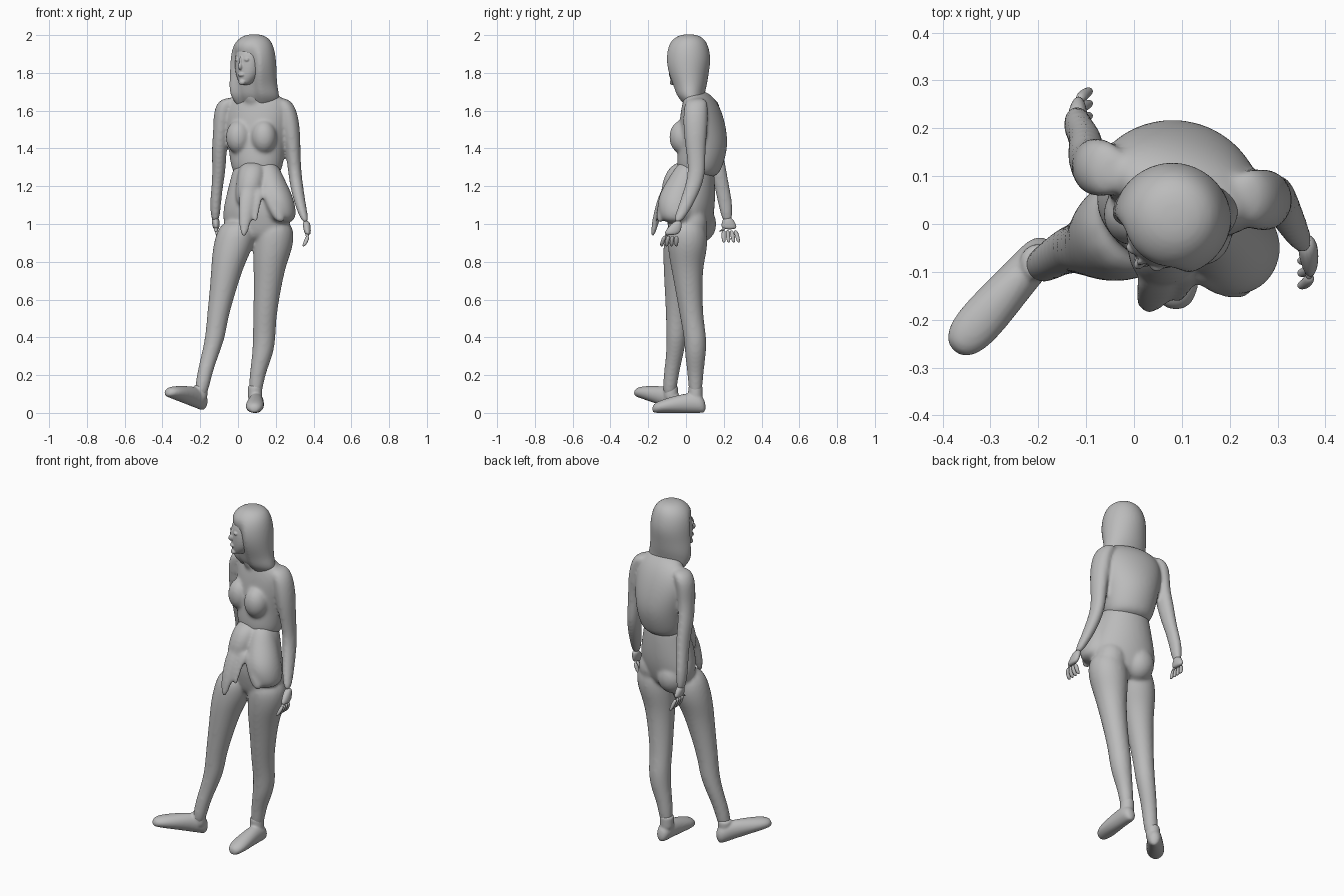
import bpy
import bmesh
from math import cos, sin, tau
from mathutils import Vector, Matrix

default_cube = bpy.data.objects.get("Cube")
if default_cube:
    bpy.data.objects.remove(default_cube, do_unlink=True)

# One plain grey for the whole figure
grey = bpy.data.materials.new("plain_grey")
grey.use_nodes = True
colour = (.5, .5, .5, 1)
grey.diffuse_color = colour
grey.node_tree.nodes["Principled BSDF"].inputs["Base Color"].default_value = colour

RIGHTWARD = Vector((1, 0, 0))
BACKWARD = Vector((0, 1, 0))
UP = Vector((0, 0, 1))
TORSO_YAW = -.3
HEAD_YAW = -.64


def axes(yaw):
    """Sideways and backward directions of a part turned about the vertical."""
    return Vector((cos(yaw), sin(yaw), 0)), Vector((-sin(yaw), cos(yaw), 0))


def skin(body, stations, side=RIGHTWARD, depth=BACKWARD, sides=12, shape=None):
    """Skin elliptical rings: x, y, z, half width and, if it differs, half depth."""
    swell = 6 / (4 + 2 * cos(tau / sides))  # offsets subdivision shrinkage
    rings = []
    for x, y, z, width, *thickness in stations:
        centre = Vector((x, y, z))
        across = side * width
        along = depth * (thickness[0] if thickness else width)
        ring = []
        for step in range(sides):
            angle = tau * step / sides
            offset = across * cos(angle) + along * sin(angle)
            if shape:
                offset *= shape(offset, z)
            ring.append(body.verts.new(centre + offset * swell))
        rings.append(ring)
    for lower_ring, upper_ring in zip(rings, rings[1:]):
        for step in range(sides):
            following = (step + 1) % sides
            body.faces.new((lower_ring[step], lower_ring[following],
                            upper_ring[following], upper_ring[step]))
    body.faces.new(rings[0])
    body.faces.new(rings[-1])


def ball(body, centre, radii, yaw):
    placement = (Matrix.Translation(centre) @ Matrix.Rotation(yaw, 4, "Z")
                 @ Matrix.Diagonal((*radii, 1)))
    bmesh.ops.create_uvsphere(body, u_segments=16, v_segments=10,
                              radius=1, matrix=placement)


def finish(name, body, voxel=0, relax=0):
    """Make a smooth object; a voxel size fuses its overlapping volumes."""
    bmesh.ops.recalc_face_normals(body, faces=body.faces)
    mesh = bpy.data.meshes.new(name)
    body.to_mesh(mesh)
    body.free()
    mesh.materials.append(grey)
    for polygon in mesh.polygons:
        polygon.use_smooth = True
    part = bpy.data.objects.new(name, mesh)
    bpy.context.collection.objects.link(part)
    rounding = part.modifiers.new("rounding", "SUBSURF")
    rounding.levels = rounding.render_levels = 2
    if voxel:
        fuse = part.modifiers.new("fuse", "REMESH")
        fuse.mode = "VOXEL"
        fuse.voxel_size = voxel
        fuse.use_smooth_shade = True
        blend = part.modifiers.new("blend", "SMOOTH")
        blend.factor = .5
        blend.iterations = relax


# Upper body: bodice with its hem proud of the waist, bust, neck and arms
torso_side, torso_back = axes(TORSO_YAW)
upper_body = bmesh.new()
skin(upper_body, [
    (.09, .05, 1.71, .07, .04), (.1, .07, 1.67, .15, .07),
    (.1, .08, 1.6, .18, .1), (.1, .09, 1.5, .17, .12),
    (.1, .09, 1.4, .15, .13), (.1, .07, 1.3, .14, .12),
    (.1, .07, 1.24, .11, .09),
], torso_side, torso_back, sides=16)
for across in (-.07, .07):
    spot = Vector((.07, 0, 1.46)) + torso_side * across
    ball(upper_body, spot, (.07, .07, .09), TORSO_YAW)
skin(upper_body, [(.09, .05, 1.6, .06), (.07, .02, 1.7, .05), (.07, .01, 1.8, .05)])
left_arm = [
    (.22, .06, 1.67, .04), (.26, .05, 1.62, .05), (.28, .05, 1.5, .05),
    (.29, .05, 1.4, .04), (.3, .06, 1.28, .035), (.31, .04, 1.2, .035),
    (.33, 0, 1.1, .03), (.36, -.05, 1, .02),
]
right_arm = [
    (-.04, .11, 1.67, .04), (-.08, .12, 1.62, .05), (-.09, .12, 1.5, .04),
    (-.1, .14, 1.4, .04), (-.1, .17, 1.28, .035), (-.11, .19, 1.2, .03),
    (-.12, .21, 1.1, .03), (-.12, .22, 1, .02),
]
for arm in (left_arm, right_arm):
    skin(upper_body, arm, depth=BACKWARD * 1.3)
finish("upper_body", upper_body, .008, 14)

# Lower body: hips, seat, legs and the skirt with its ragged front strips
lower_body = bmesh.new()
skin(lower_body, [
    (.1, .05, 1.34, .12, .09), (.1, .04, 1.24, .14, .11),
    (.1, .02, 1.1, .18, .13), (.1, .02, 1, .19, .11), (.1, .01, .9, .12, .08),
], torso_side, torso_back, sides=16)
for across in (-.08, .08):
    spot = Vector((.11, .05, 1)) + torso_side * across
    ball(lower_body, spot, (.09, .09, .1), TORSO_YAW)
side_drape = [
    (.15, .02, 1.34, .05), (.17, -.01, 1.24, .075), (.2, -.05, 1.15, .09),
    (.22, -.05, 1.07, .09), (.23, -.05, 1, .07),
]
front_drape = [(.08, .01, 1.34, .07), (.07, -.05, 1.22, .08), (.04, -.06, 1.08, .06)]
for drape in (side_drape, front_drape):
    skin(lower_body, drape, depth=BACKWARD * 1.1)
long_strip = [(.06, -.09, 1.22, .05), (.04, -.15, 1.07, .04), (.03, -.18, .92, .02)]
middle_strip = [(.11, -.1, 1.2, .03), (.1, -.14, 1.1, .02), (.09, -.16, 1, .015)]
side_strip = [(.15, -.1, 1.2, .04), (.19, -.13, 1.1, .04), (.23, -.14, 1, .03)]
for strip in (long_strip, middle_strip, side_strip):
    skin(lower_body, strip, depth=BACKWARD * .6, sides=8)
left_leg = [
    (.19, 0, 1.03, .1), (.19, .01, .9, .11), (.17, .005, .8, .09),
    (.16, .01, .7, .075), (.14, .03, .5, .06), (.14, .05, .4, .06),
    (.13, .05, .3, .055), (.1, .05, .2, .04), (.09, .05, .07, .035),
]
right_leg = [
    (.01, 0, 1.03, .1), (-.02, -.01, .9, .11), (-.05, -.03, .8, .09),
    (-.07, -.04, .7, .075), (-.11, -.05, .5, .055), (-.12, -.05, .4, .053),
    (-.15, -.06, .3, .045), (-.18, -.08, .2, .04), (-.2, -.09, .07, .035),
]
for leg in (left_leg, right_leg):
    skin(lower_body, leg)
finish("lower_body", lower_body, .008, 14)

# Soft shoes: along the sole, half width, half height
SHOE = [(0, .02, .03), (.1, .04, .05), (.3, .04, .055), (.7, .05, .04),
        (.9, .045, .03), (1, .02, .02)]


def shoe(name, heel, toe, ankle):
    heel, toe, ankle = Vector(heel), Vector(toe), Vector(ankle)
    forward = (toe - heel).normalized()
    across = forward.cross(UP).normalized()
    rise = across.cross(forward)
    body = bmesh.new()
    skin(body, [(*(heel.lerp(toe, along) + rise * height), width, height)
                for along, width, height in SHOE], across, rise)
    # Ankle cuff
    skin(body, [(*(ankle + UP * lift), .038) for lift in (.05, .03, 0, -.04)])
    finish(name, body, .006, 5)


shoe("left_shoe", (.1, .105, 0), (.085, -.18, 0), (.09, .05, .1))
shoe("right_shoe", (-.18, -.045, .01), (-.38, -.27, .09), (-.2, -.08, .1))


def hand(name, wrist, knuckles, tips):
    """Flat palm, four fingers fanned along y, and a thumb in front."""
    wrist, knuckles, tips = Vector(wrist), Vector(knuckles), Vector(tips)
    middle = wrist.lerp(knuckles, .6)
    body = bmesh.new()
    skin(body, [(*wrist, .02), (*middle, .02, .04), (*knuckles, .015, .04)])
    thumb_tip = middle + Vector((0, -.05, -.04))
    digits = [(middle, thumb_tip)]
    for number in range(4):
        fan = BACKWARD * (number - 1.5) * .02
        digits.append((knuckles + fan, tips + fan * 1.3))
    for base, tip in digits:
        bend = base.lerp(tip, .5) + (base - wrist) * .1
        skin(body, [(*base, .012), (*bend, .011), (*tip, .008)], sides=6)
    finish(name, body)


hand("left_hand", (.36, -.04, 1.02), (.37, -.08, .94), (.345, -.09, .88))
hand("right_hand", (-.12, .22, 1.04), (-.115, .23, .97), (-.09, .24, .9))

# Long hair, hollowed where the face sits
head_side, head_back = axes(HEAD_YAW)


def face_hollow(offset, z):
    facing = -offset.normalized().dot(head_back)
    return .68 if facing > .72 and z < 1.92 else 1


hair = bmesh.new()
skin(hair, [
    (.085, .015, 2.005, .035), (.085, .015, 1.985, .08), (.08, .01, 1.94, .11),
    (.08, .01, 1.87, .122), (.08, .01, 1.8, .124, .11), (.08, .02, 1.73, .127, .09),
    (.09, .02, 1.68, .13, .075), (.1, .04, 1.64, .115, .06), (.1, .06, 1.6, .08, .04),
], sides=28, shape=face_hollow)
finish("hair", hair, .007, 5)

# Face with blended features
face = bmesh.new()
skin(face, [
    (.06, -.01, 1.95, .05), (.05, -.03, 1.9, .07, .06), (.05, -.03, 1.8, .07, .06),
    (.05, -.03, 1.76, .045, .055), (.04, -.04, 1.735, .025, .035),
], head_side, head_back, sides=16)
nose = (0, .11, 1.835, (.012, .02, .02))
bridge = (0, .107, 1.86, (.008, .013, .03))
lips = (0, .107, 1.79, (.02, .012, .01))
chin = (0, .1, 1.75, (.02, .015, .015))
eyes = [(across, .1, 1.87, (.015, .01, .01)) for across in (-.03, .03)]
for across, ahead, z, radii in (nose, bridge, lips, chin, *eyes):
    spot = Vector((.08, .01, z)) + head_side * across - head_back * ahead
    ball(face, spot, radii, HEAD_YAW)
finish("face", face, .004, 2)
